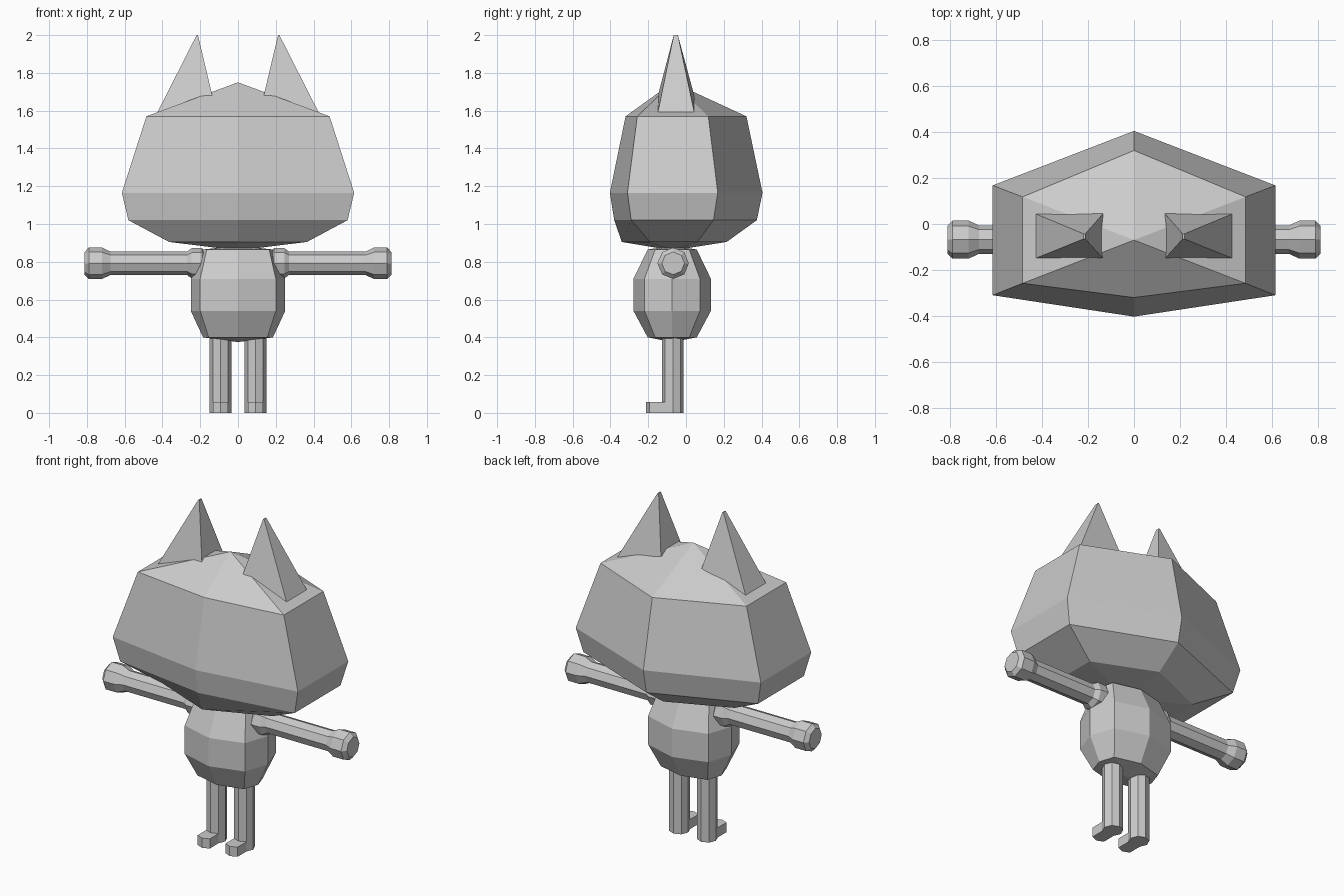
import bpy
import bmesh
import math

if "Cube" in bpy.data.objects:
    bpy.data.objects.remove(bpy.data.objects["Cube"])

fur = bpy.data.materials.new("plain_grey")
fur.diffuse_color = (0.6, 0.6, 0.6, 1)
fur.use_nodes = True
fur.node_tree.nodes["Principled BSDF"].inputs["Base Color"].default_value = fur.diffuse_color


def loft(name, rings):
    """Skin a stack of rings; a one-point ring makes a tip, others are capped."""
    bm = bmesh.new()
    loops = [[bm.verts.new(p) for p in ring] for ring in rings]
    for a, b in zip(loops, loops[1:]):
        n = max(len(a), len(b))
        for i in range(n):
            j = (i + 1) % n
            if len(a) == 1:
                bm.faces.new((a[0], b[j], b[i]))
            elif len(b) == 1:
                bm.faces.new((a[i], a[j], b[0]))
            else:
                bm.faces.new((a[i], a[j], b[j], b[i]))
    for end in (loops[0], loops[-1]):
        if len(end) > 2:
            bm.faces.new(end)
    bmesh.ops.recalc_face_normals(bm, faces=bm.faces)
    mesh = bpy.data.meshes.new(name)
    bm.to_mesh(mesh)
    bm.free()
    mesh.materials.append(fur)
    obj = bpy.data.objects.new(name, mesh)
    bpy.context.collection.objects.link(obj)
    return obj


def octagon(r):
    return [(r * math.cos(k * math.pi / 4), r * math.sin(k * math.pi / 4)) for k in range(8)]


# Head: six-sided rings (z, half width, front, side front, side back, back)
head_rings = [
    (0.905, 0.365, -0.34, -0.19, 0.06, 0.215),
    (1.02, 0.58, -0.38, -0.29, 0.145, 0.375),
    (1.165, 0.615, -0.403, -0.31, 0.168, 0.405),
    (1.57, 0.485, -0.32, -0.258, 0.118, 0.32),
]
rings = [[(0, f, z), (w, sf, z), (w, sb, z), (0, b, z), (-w, sb, z), (-w, sf, z)]
         for z, w, f, sf, sb, b in head_rings]
loft("head", [[(0, -0.07, 0.86)]] + rings + [[(0, -0.07, 1.75)]])

# Body: eight-sided barrel (z, half width, half depth, corner x, corner y)
body_rings = [
    (0.40, 0.185, 0.13, 0.155, 0.09),
    (0.54, 0.25, 0.205, 0.2, 0.147),
    (0.71, 0.25, 0.205, 0.2, 0.147),
    (0.865, 0.185, 0.13, 0.165, 0.09),
]
cy = -0.073
rings = [[(0, cy - d, z), (cx, cy - dy, z), (w, cy, z), (cx, cy + dy, z),
          (0, cy + d, z), (-cx, cy + dy, z), (-w, cy, z), (-cx, cy - dy, z)]
         for z, w, d, cx, dy in body_rings]
loft("body", [[(0, cy, 0.375)]] + rings + [[(0, cy, 0.885)]])

for side, s in (("left", 1), ("right", -1)):
    # Ear: tapered spike with a thin ridge at the tip
    base = [(s * 0.43, -0.15, 1.585), (s * 0.135, -0.15, 1.675),
            (s * 0.135, 0.045, 1.675), (s * 0.43, 0.045, 1.585)]
    tip = [(s * 0.219, -0.065, 2), (s * 0.212, -0.065, 2),
           (s * 0.212, -0.043, 2), (s * 0.219, -0.043, 2)]
    loft(side + "_ear", [base, tip])

    # Arm: shoulder bulge, straight limb and knobbed hand (x, radius)
    arm = [(0.17, 0.06), (0.19, 0.08), (0.245, 0.08), (0.27, 0.062), (0.675, 0.062),
           (0.72, 0.083), (0.79, 0.083), (0.812, 0.06)]
    loft(side + "_arm", [[(s * x, -0.068 + a, 0.792 + b) for a, b in octagon(r)] for x, r in arm])

    # Leg: octagonal post
    post = [(s * 0.0925 + a, -0.07 + b) for a, b in octagon(0.0575)]
    loft(side + "_leg", [[(x, y, z) for x, y in post] for z in (0, 0.43)])

    # Foot: front of the post pushed forward
    front = post[5:8]
    sole = front[::-1] + [(x, y - 0.083) for x, y in front]
    loft(side + "_foot", [[(x, y, z) for x, y in sole] for z in (0, 0.058)])
